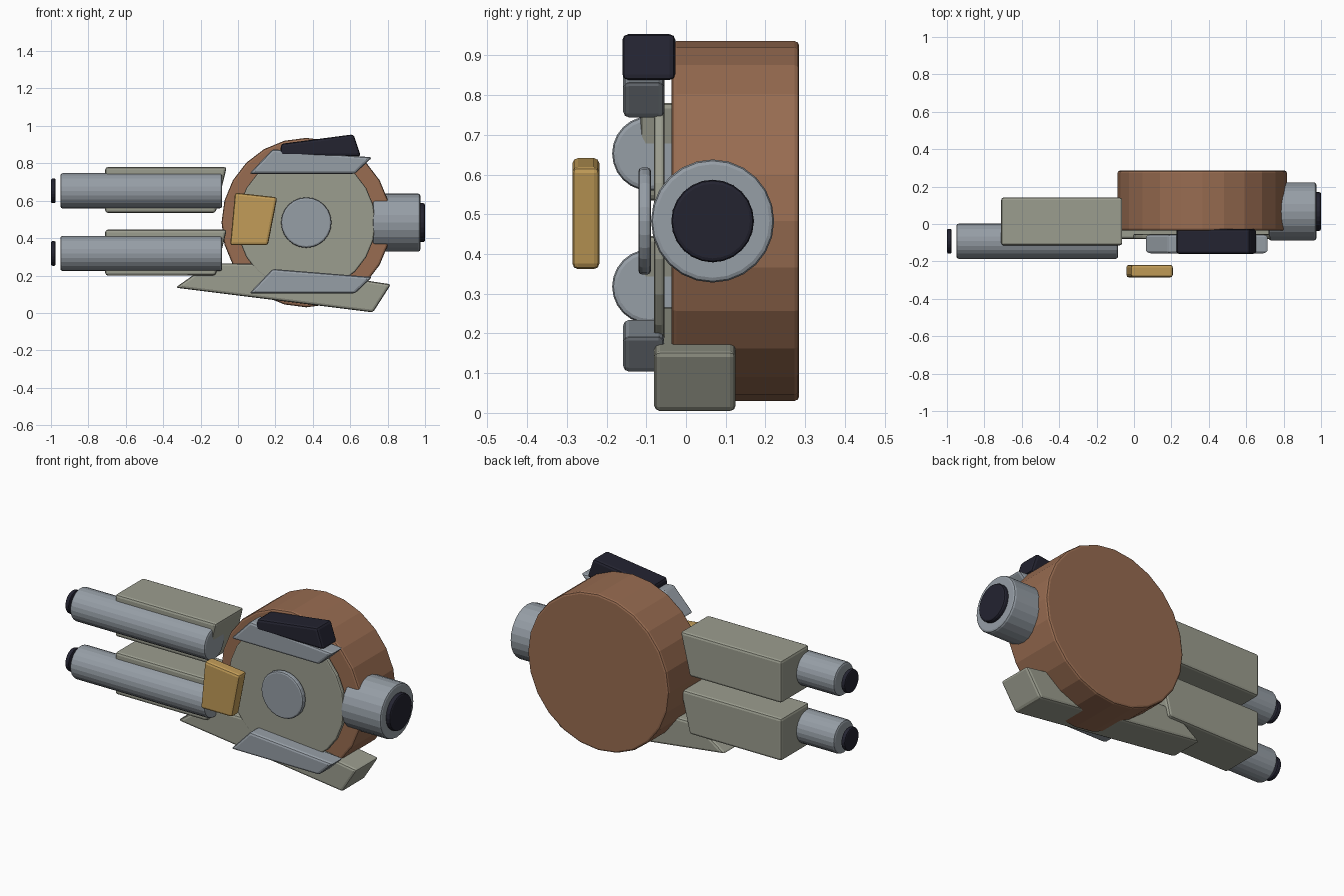
import bpy, bmesh, math
from mathutils import Matrix, Vector

if "Cube" in bpy.data.objects:
    bpy.data.objects.remove(bpy.data.objects["Cube"])


def material(name, rgb):
    m = bpy.data.materials.new(name)
    m.diffuse_color = (*rgb, 1)
    m.use_nodes = True
    m.node_tree.nodes["Principled BSDF"].inputs["Base Color"].default_value = m.diffuse_color
    return m


BROWN = material("leather brown", (0.314, 0.15, 0.082))
OLIVE = material("olive grey", (0.33, 0.338, 0.275))
STEEL = material("steel grey", (0.305, 0.342, 0.381))
GOLD = material("gold", (0.54, 0.335, 0.098))
DARK = material("near black", (0.017, 0.017, 0.03))


def finish(bm, name, mat, bevel):
    bmesh.ops.recalc_face_normals(bm, faces=bm.faces)
    me = bpy.data.meshes.new(name)
    bm.to_mesh(me)
    bm.free()
    me.materials.append(mat)
    ob = bpy.data.objects.new(name, me)
    bpy.context.collection.objects.link(ob)
    mod = ob.modifiers.new("rounded edges", 'BEVEL')
    mod.width = bevel
    mod.segments = 2
    mod.limit_method = 'ANGLE'
    mod.angle_limit = math.radians(35)
    return ob


def slab(name, mat, profile, y0, y1, bevel=0.014):
    """Front (x, z) outline extruded from y0 to y1."""
    bm = bmesh.new()
    face = bm.faces.new([bm.verts.new((x, y0, z)) for x, z in profile])
    ext = bmesh.ops.extrude_face_region(bm, geom=[face])
    verts = [v for v in ext["geom"] if isinstance(v, bmesh.types.BMVert)]
    bmesh.ops.translate(bm, verts=verts, vec=(0, y1 - y0, 0))
    return finish(bm, name, mat, bevel)


def cylinder(name, mat, axis, start, end, a, z, radius, bevel=0.012, sides=24):
    """Cylinder along x (a = y centre) or along y (a = x centre)."""
    mid = (start + end) / 2
    if axis == 'X':
        rot, loc = Matrix.Rotation(math.pi / 2, 4, 'Y'), Vector((mid, a, z))
    else:
        rot, loc = Matrix.Rotation(math.pi / 2, 4, 'X'), Vector((a, mid, z))
    bm = bmesh.new()
    bmesh.ops.create_cone(bm, cap_ends=True, segments=sides, radius1=radius,
                          radius2=radius, depth=end - start,
                          matrix=Matrix.Translation(loc) @ rot)
    return finish(bm, name, mat, bevel)


CX, CZ = 0.365, 0.483

# Round body, face plate and centre hub
cylinder("drum_body", BROWN, 'Y', -0.036, 0.285, CX, CZ, 0.453)
cylinder("face_plate", OLIVE, 'Y', -0.081, -0.054, CX, CZ, 0.37, 0.008)
cylinder("centre_hub", STEEL, 'Y', -0.12, -0.088, CX, CZ, 0.135, 0.01)

# Side nozzle with dark opening
cylinder("side_nozzle", STEEL, 'X', 0.72, 0.975, 0.067, CZ, 0.155)
cylinder("nozzle_opening", DARK, 'X', 0.95, 1.0, 0.067, CZ, 0.104, 0.01)

# Twin barrels, each with a housing and muzzle disc
for label, dz in (("upper", 0.0), ("lower", -0.335)):
    z = 0.653 + dz
    cylinder(label + "_barrel", STEEL, 'X', -0.95, -0.085, -0.092, z, 0.094)
    cylinder(label + "_muzzle", DARK, 'X', -1.0, -0.975, -0.092, z, 0.066, 0.008)
    slab(label + "_housing", OLIVE,
         [(-0.71, 0.535 + dz), (-0.12, 0.535 + dz),
          (-0.06, 0.78 + dz), (-0.71, 0.78 + dz)], -0.115, 0.142)

# Lower keel
slab("keel", OLIVE, [(-0.335, 0.135), (0.722, 0.003), (0.818, 0.153),
                     (0.09, 0.264), (-0.15, 0.265)], -0.08, 0.125)

# Slanted fins above and below the hub
for label, dz in (("lower", 0.0), ("upper", 0.64)):
    slab(label + "_fin", STEEL,
         [(0.06, 0.104 + dz), (0.625, 0.104 + dz),
          (0.718, 0.192 + dz), (0.185, 0.235 + dz)], -0.158, -0.055)

# Sight block and front badge
slab("sight_block", DARK, [(0.225, 0.84), (0.657, 0.838), (0.618, 0.955),
                           (0.23, 0.904)], -0.16, -0.027)
slab("front_badge", GOLD, [(-0.042, 0.362), (0.16, 0.362), (0.21, 0.618),
                           (-0.016, 0.643)], -0.286, -0.218)
